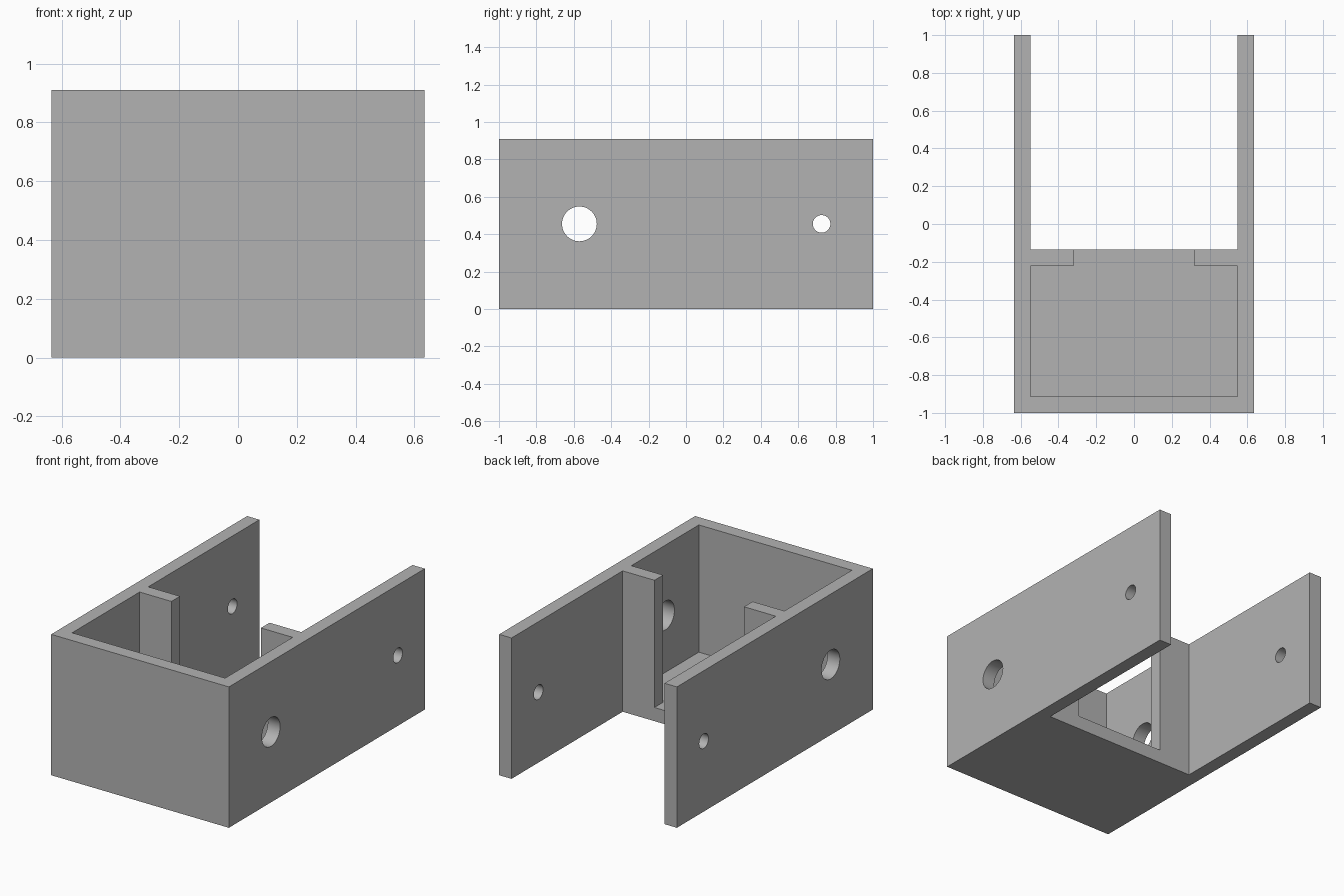
import bpy, math

cube = bpy.data.objects.get("Cube")
if cube:
    bpy.data.objects.remove(cube, do_unlink=True)

HALF_W, HEIGHT, WALL = 0.635, 0.91, 0.088
INNER = HALF_W - WALL
DIVIDER_BACK = -0.135
DIVIDER_FRONT = DIVIDER_BACK - WALL
OVER = 0.2  # cutter overshoot

grey = bpy.data.materials.new("plain_grey")
grey.use_nodes = True
colour = (0.45, 0.45, 0.45, 1)
grey.diffuse_color = colour
grey.node_tree.nodes["Principled BSDF"].inputs["Base Color"].default_value = colour


def box(name, x, y, z):
    """Box from (min, max) ranges."""
    bpy.ops.mesh.primitive_cube_add(size=1, location=[sum(r) / 2 for r in (x, y, z)])
    ob = bpy.context.object
    ob.name = name
    ob.scale = [r[1] - r[0] for r in (x, y, z)]
    bpy.ops.object.transform_apply(location=True, rotation=False, scale=True)
    return ob


def bore(name, y, radius):
    """Cylinder running across both side walls."""
    bpy.ops.mesh.primitive_cylinder_add(vertices=48, radius=radius, depth=2,
                                        location=(0, y, HEIGHT / 2),
                                        rotation=(0, math.pi / 2, 0))
    ob = bpy.context.object
    ob.name = name
    bpy.ops.object.transform_apply(location=True, rotation=True, scale=True)
    return ob


def cut(target, cutter):
    cutter.hide_render = True
    mod = target.modifiers.new(cutter.name, "BOOLEAN")
    mod.operation, mod.solver, mod.object = "DIFFERENCE", "EXACT", cutter
    bpy.ops.object.select_all(action="DESELECT")
    bpy.context.view_layer.objects.active = target
    target.select_set(True)
    bpy.ops.object.modifier_apply(modifier=mod.name)
    bpy.data.objects.remove(cutter, do_unlink=True)


# Solid block that becomes the bracket
bracket = box("bracket_body", (-HALF_W, HALF_W), (-1, 1), (0, HEIGHT))

# Open space between the two rear arms
cut(bracket, box("rear_gap", (-INNER, INNER), (DIVIDER_BACK, 1 + OVER), (-OVER, HEIGHT + OVER)))

# Front chamber, open at the top, with a floor left below
cut(bracket, box("chamber", (-INNER, INNER), (-1 + WALL, DIVIDER_FRONT), (WALL, HEIGHT + OVER)))

# Doorway between the two upright flanges
cut(bracket, box("doorway", (-0.32, 0.32), (-0.4, 0), (WALL, HEIGHT + OVER)))

# Large front holes and small rear holes
cut(bracket, bore("large_bore", -0.57, 0.093))
cut(bracket, bore("small_bore", 0.725, 0.047))

bracket.data.materials.clear()
bracket.data.materials.append(grey)
for face in bracket.data.polygons:
    face.material_index = 0
bpy.ops.object.shade_smooth_by_angle(angle=math.radians(30))
